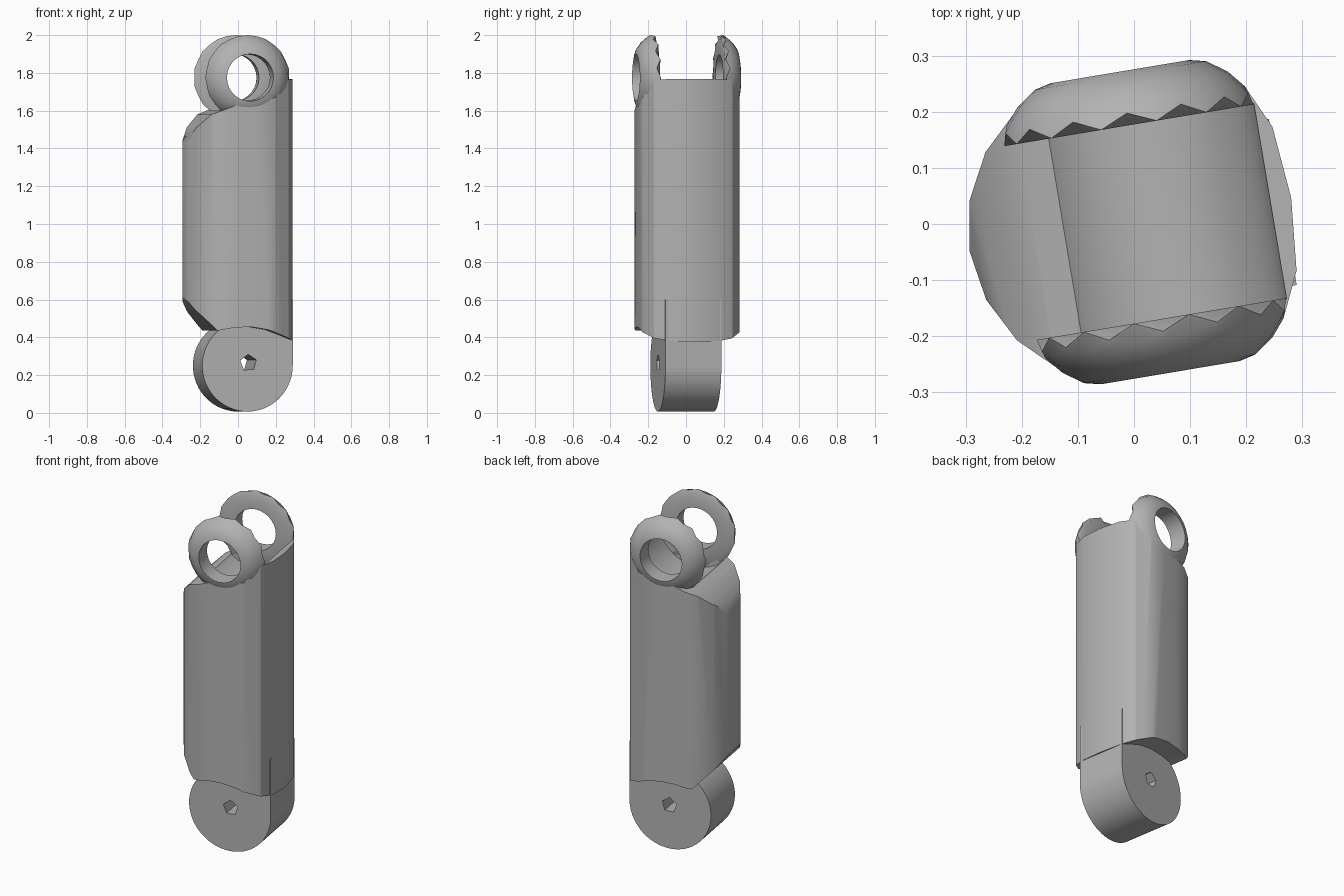
import bpy, bmesh, math
from mathutils import Matrix, Vector

if "Cube" in bpy.data.objects:
    bpy.data.objects.remove(bpy.data.objects["Cube"], do_unlink=True)

TURN = Matrix.Rotation(math.radians(9.5), 4, "Z")   # whole link is twisted about z
HINGE_X, HINGE_Z = 0.02, 1.775
PIN_X, PIN_Z = 0.025, 0.25

grey = bpy.data.materials.new("plain grey")
grey.use_nodes = True
grey.diffuse_color = (0.45, 0.45, 0.45, 1)
grey.node_tree.nodes["Principled BSDF"].inputs["Base Color"].default_value = grey.diffuse_color


def finish(name, bm):
    bmesh.ops.recalc_face_normals(bm, faces=bm.faces)
    mesh = bpy.data.meshes.new(name)
    bm.transform(TURN)
    bm.to_mesh(mesh)
    bm.free()
    mesh.materials.append(grey)
    ob = bpy.data.objects.new(name, mesh)
    bpy.context.collection.objects.link(ob)
    return ob


def prism(name, outline, axis, low, high):
    """Extrude a 2D outline along y (outline in x, z) or z (outline in x, y)."""
    bm = bmesh.new()
    place = (lambda a, b: (a, low, b)) if axis == "y" else (lambda a, b: (a, b, low))
    face = bm.faces.new([bm.verts.new(place(a, b)) for a, b in outline])
    top = bmesh.ops.extrude_face_region(bm, geom=[face])["geom"]
    step = Vector((0, high - low, 0)) if axis == "y" else Vector((0, 0, high - low))
    bmesh.ops.translate(bm, vec=step, verts=[v for v in top if isinstance(v, bmesh.types.BMVert)])
    return finish(name, bm)


def circle(x, z, r, n, start=0.0, sweep=360.0):
    ends = n if sweep == 360 else n - 1
    angles = [math.radians(start + sweep * i / ends) for i in range(n)]
    return [(x + r * math.cos(a), z + r * math.sin(a)) for a in angles]


def boolean(ob, cutter, mode):
    cutter.hide_render = True
    mod = ob.modifiers.new(mode.lower(), "BOOLEAN")
    mod.operation, mod.solver, mod.object = mode, "EXACT", cutter
    graph = bpy.context.evaluated_depsgraph_get()
    mesh = bpy.data.meshes.new_from_object(ob.evaluated_get(graph))
    ob.modifiers.clear()
    ob.data = mesh
    bpy.data.objects.remove(cutter, do_unlink=True)


def hinge_ring(name, side):
    """Domed ring with a ragged inner rim, turned about the hinge axis."""
    profile = [(0.122, 0.175), (0.2, 0.175), (0.225, 0.175), (0.215, 0.21),
               (0.19, 0.24), (0.155, 0.265), (0.125, 0.272)]
    bm = bmesh.new()
    n = 28
    rings = []
    for i in range(n):
        a = 2 * math.pi * i / n
        ring = []
        for k, (r, y) in enumerate(profile):
            if k == 2 and i % 2:
                y += 0.022
            ring.append(bm.verts.new((HINGE_X + r * math.cos(a), side * y, HINGE_Z + r * math.sin(a))))
        rings.append(ring)
    m = len(profile)
    for i in range(n):
        p, q = rings[i], rings[(i + 1) % n]
        for k in range(m):
            bm.faces.new((p[k], q[k], q[(k + 1) % m], p[(k + 1) % m]))
    return finish(name, bm)


# Body: rounded section trimmed by a side profile
half = [(-0.297, 0), (-0.282, 0.09), (-0.24, 0.17), (-0.18, 0.228), (-0.117, 0.256),
        (0.03, 0.264), (0.157, 0.26), (0.235, 0.21), (0.272, 0.13), (0.284, 0)]
section = half + [(x, -y) for x, y in half[-2:0:-1]]
side_profile = [(-0.32, 0.64), (-0.29, 0.6), (-0.25, 0.54), (-0.15, 0.435), (-0.06, 0.452),
                (0.03, 0.455), (0.12, 0.44), (0.2, 0.41), (0.32, 0.36), (0.32, 1.77),
                (0.24, 1.765), (0.16, 1.67), (0.06, 1.64), (-0.05, 1.63), (-0.18, 1.58),
                (-0.25, 1.51), (-0.285, 1.44), (-0.32, 1.38)]
body = prism("link_body", section, "z", 0.2, 1.9)
boolean(body, prism("body_trim", side_profile, "y", -0.5, 0.5), "INTERSECT")

# Curved slot between the two hinge rings
boolean(body, prism("slot_cutter", circle(HINGE_X, HINGE_Z, 0.227, 40), "y", -0.177, 0.177), "DIFFERENCE")

# Lower knuckle with a small pin hole
outline = circle(PIN_X, PIN_Z, 0.243, 36, 120, 240) + [(0.268, 0.6), (-0.05, 0.6)]
knuckle = prism("lower_knuckle", outline, "y", -0.155, 0.145)
boolean(knuckle, prism("pin_cutter", circle(0.03, 0.265, 0.045, 5, 20), "y", -0.3, 0.3), "DIFFERENCE")

parts = [body, knuckle, hinge_ring("front_hinge_ring", -1), hinge_ring("back_hinge_ring", 1)]

bpy.ops.object.select_all(action="DESELECT")
for ob in parts:
    ob.select_set(True)
bpy.context.view_layer.objects.active = body
bpy.ops.object.shade_smooth_by_angle(angle=math.radians(32))
